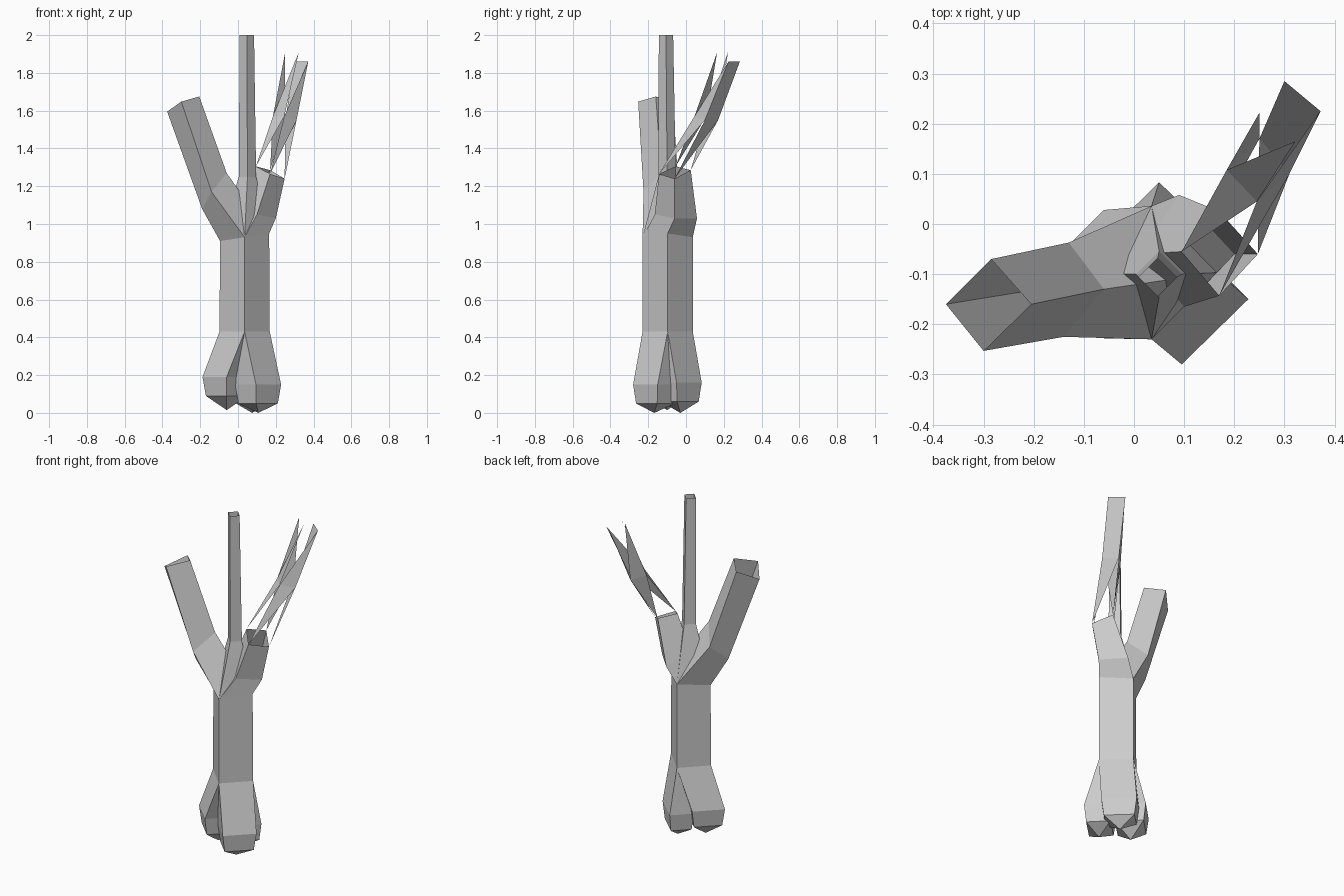
import bpy

if "Cube" in bpy.data.objects:
    bpy.data.objects.remove(bpy.data.objects["Cube"])

CX, CY = 0.035, -0.097


def make(name, verts, faces):
    me = bpy.data.meshes.new(name)
    me.from_pydata(verts, [], faces)
    me.update()
    ob = bpy.data.objects.new(name, me)
    bpy.context.collection.objects.link(ob)
    return ob


def ring(x, y, z, r):
    # diamond section, ordered left, front, right, back
    return [(x - r, y, z), (x, y - r, z), (x + r, y, z), (x, y + r, z)]


def loft(name, rings, tip=None):
    # four-sided open tube running upwards, optionally closed by a point below
    verts = [v for r in rings for v in r]
    faces = []
    for k in range(len(rings) - 1):
        for i in range(4):
            j = (i + 1) % 4
            faces.append((4 * k + i, 4 * k + j, 4 * k + 4 + j, 4 * k + 4 + i))
    if tip:
        verts.append(tip)
        faces += [((i + 1) % 4, i, len(verts) - 1) for i in range(4)]
    return make(name, verts, faces)


# Trunk
trunk_low = ring(CX, CY, 0.43, 0.133)
trunk_top = ring(CX, CY, 0.93, 0.133)
trunk_top[0] = (-0.095, CY, 0.91)
trunk_top[2] = (0.165, CY, 0.95)
loft("trunk", [trunk_low, trunk_top])

# Three bulbous roots
for name, x, y, z in (("root_left", -0.06, -0.1, 0.19),
                      ("root_front", 0.107, -0.168, 0.15),
                      ("root_back", 0.075, -0.03, 0.16)):
    wide = ring(x, y, z, 0.128)
    if name == "root_front":
        wide = [(-0.015, -0.17, z), (0.095, -0.28, z), (0.228, -0.15, z), (0.12, -0.04, z)]
    if name == "root_back":
        wide = [(-0.045, -0.01, z), (0.095, -0.15, z), (0.19, -0.05, z), (0.05, 0.083, z)]
    low = [(x + (a - x) * 0.86, y + (b - y) * 0.86, z - 0.1) for a, b, c in wide]
    loft(name, [low, wide, trunk_low], (x, y, 0.0 if z < 0.17 else 0.015))

# Left branch, hollow at the cut end
loft("left_branch", [
    trunk_top,
    [(-0.19, -0.13, 1.08), (-0.14, -0.225, 1.17), (-0.06, -0.13, 1.27), (-0.13, -0.037, 1.17)],
    [(-0.375, -0.16, 1.595), (-0.3, -0.253, 1.648), (-0.205, -0.16, 1.675), (-0.285, -0.07, 1.65)],
])

# Thin middle branch
loft("middle_branch", [trunk_top, ring(0.05, -0.1, 1.25, 0.046), ring(0.047, -0.106, 2.0, 0.038)])

# Right branch stump
stump_end = [(0.095, -0.055, 1.305), (0.17, -0.143, 1.265), (0.247, -0.06, 1.24), (0.17, 0.025, 1.285)]
loft("right_stump", [
    trunk_top,
    [(0.01, -0.06, 1.1), (0.1, -0.165, 1.05), (0.2, -0.06, 1.03), (0.09, 0.058, 1.03)],
    stump_end,
])

# Splinters continuing the stump: triangles pointing down and up from a middle ring
mid = [(0.185, 0.108, 1.57), (0.245, 0.045, 1.57), (0.31, 0.1, 1.55), (0.25, 0.17, 1.55)]
top = [(0.25, 0.222, 1.91), (0.322, 0.165, 1.91), (0.372, 0.225, 1.86), (0.3, 0.285, 1.86)]
faces = []
for i in range(4):
    j = (i + 1) % 4
    faces.append((i, 4 + j, 4 + i))
    faces.append((4 + i, 4 + j, 8 + j, 8 + i) if i == 2 else (4 + i, 4 + j, 8 + j))
make("splinters", stump_end + mid + top, faces)
